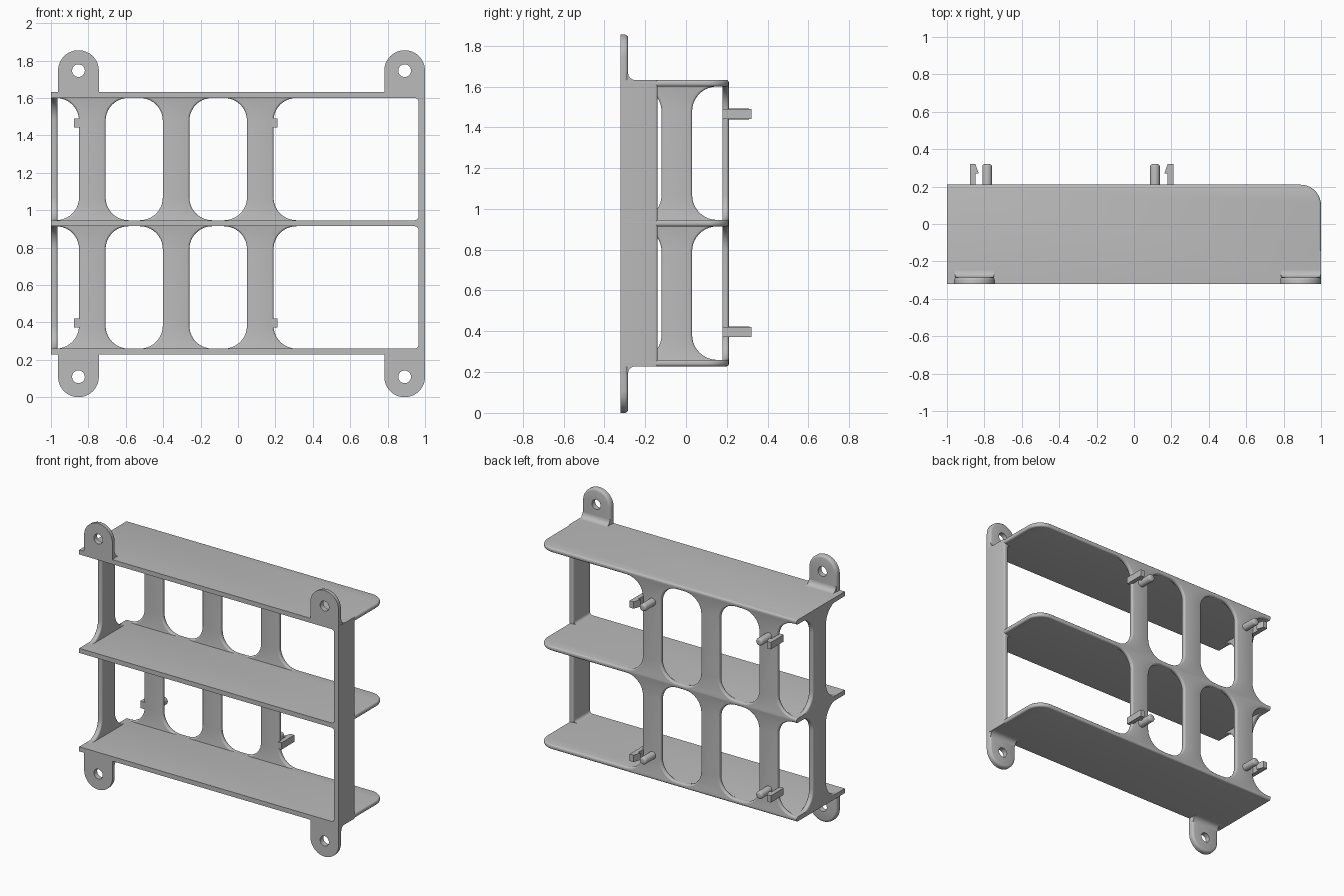
import bpy, bmesh
from math import sin, cos, pi

cube = bpy.data.objects.get("Cube")
if cube:
    bpy.data.objects.remove(cube)

grey = bpy.data.materials.new("plain grey plastic")
grey.use_nodes = True
grey.diffuse_color = (0.5, 0.5, 0.5, 1)
grey.node_tree.nodes["Principled BSDF"].inputs["Base Color"].default_value = (0.5, 0.5, 0.5, 1)

FRONT, BACK = -0.32, 0.21          # depth of the shelves
T = 0.032                          # sheet thickness
SHELVES = [0.228, 0.914, 1.6]      # underside of each shelf
TOP = SHELVES[-1] + T


def arc(cx, cy, r, a0, a1, n=10):
    """Points of an arc, angles in degrees."""
    steps = [(a0 + (a1 - a0) * i / n) * pi / 180 for i in range(n + 1)]
    return [(cx + r * cos(a), cy + r * sin(a)) for a in steps]


def prism(name, pts, axis, lo, hi, bevel=0, rule=None):
    """Extrude an outline along an axis and round the edges the rule picks."""
    place = {"x": lambda u, v, w: (w, u, v),
             "y": lambda u, v, w: (u, w, v),
             "z": lambda u, v, w: (u, v, w)}[axis]
    bm = bmesh.new()
    a = [bm.verts.new(place(u, v, lo)) for u, v in pts]
    b = [bm.verts.new(place(u, v, hi)) for u, v in pts]
    bm.faces.new(a)
    bm.faces.new(b)
    for i in range(len(pts)):
        j = (i + 1) % len(pts)
        bm.faces.new((a[i], a[j], b[j], b[i]))
    bmesh.ops.recalc_face_normals(bm, faces=bm.faces)
    if bevel:
        edges = [e for e in bm.edges if rule(e.verts[0].co, e.verts[1].co)]
        bmesh.ops.bevel(bm, geom=edges, offset=bevel, segments=3, profile=0.5,
                        affect="EDGES", clamp_overlap=True)
    mesh = bpy.data.meshes.new(name)
    bm.to_mesh(mesh)
    bm.free()
    mesh.materials.append(grey)
    ob = bpy.data.objects.new(name, mesh)
    bpy.context.collection.objects.link(ob)
    return ob


def box(name, x0, x1, y0, y1, z0, z1, bevel=0, rule=None):
    return prism(name, [(x0, y0), (x1, y0), (x1, y1), (x0, y1)], "z", z0, z1, bevel, rule)


def column(name, axis, a, b, lo, hi, z0, z1, r=0.122):
    """Strip between two shelves, flaring out into both of them."""
    z_lo, z_hi = z0 - 0.02, z1 + 0.02
    pts = [(a - r, z_lo)] + arc(a - r, z0 + r, r, -90, 0) + arc(a - r, z1 - r, r, 0, 90)
    pts += [(a - r, z_hi), (b + r, z_hi)]
    pts += arc(b + r, z1 - r, r, 90, 180) + arc(b + r, z0 + r, r, 180, 270) + [(b + r, z_lo)]
    k = "xyz".index(axis)

    def rim(p, q):
        inside = all(z0 - 0.005 < v.z < z1 + 0.005 for v in (p, q))
        return inside and abs(p[k] - q[k]) < 1e-5
    return prism(name, pts, axis, lo, hi, 0.011, rim)


def fillet(name, axis, u, v, du, dv, r, lo, hi):
    """Concave strip in the corner (u, v), opening toward signs (du, dv)."""
    e = 0.005
    curve = [(u + du * (r - x), v + dv * (r - y)) for x, y in arc(0, 0, r, 0, 90, 6)]
    pts = [(u - du * e, v - dv * e), (u - du * e, curve[0][1])] + curve
    pts += [(curve[-1][0], v - dv * e)]
    return prism(name, pts, axis, lo, hi)


# Shelves, with one large round corner at the back left
for i, z in enumerate(SHELVES):
    outline = [(-1, FRONT), (1, FRONT)] + arc(0.89, BACK - 0.11, 0.11, 0, 90) + [(-1, BACK)]
    prism(f"shelf_{i + 1}", outline, "z", z, z + T, 0.012,
          lambda p, q: abs(p.z - q.z) < 1e-5 and (p.y + q.y) / 2 > -0.2
          and (p.x + q.x) / 2 > -0.99)

# Solid side wall
box("left_wall", 0.965, 1, FRONT, -0.14, SHELVES[0], TOP, 0.01,
    lambda p, q: p.y > -0.15 and q.y > -0.15 and abs(p.z - q.z) > 0.5)

# Flared columns on the back and on the open side, plus wall fillets
for tier in range(2):
    z0, z1 = SHELVES[tier] + T, SHELVES[tier + 1]
    for n, x in enumerate((-0.85, -0.402, 0.048)):
        column(f"back_column_{tier + 1}_{n + 1}", "y", x, x + 0.142, BACK - T, BACK, z0, z1)
    column(f"right_column_{tier + 1}", "x", -0.12, 0.03, -1, -0.965, z0, z1)
    fillet(f"wall_fillet_low_{tier + 1}", "y", 0.965, z0, -1, 1, 0.02, FRONT, -0.145)
    fillet(f"wall_fillet_high_{tier + 1}", "y", 0.965, z1, -1, -1, 0.02, FRONT, -0.145)

# Mounting ears with screw holes
R = 0.109
for side, x in (("right", -0.853), ("left", 0.891)):
    for level, s, zc, base in (("upper", 1, 1.746, TOP), ("lower", -1, R, SHELVES[0])):
        root = base - s * T
        outline = [(x + R, root)] + arc(x, zc, R, 0, 180 * s, 24) + [(x - R, root)]
        ear = prism(f"{side}_{level}_ear", outline, "y", FRONT, FRONT + 0.036, 0.016,
                    lambda p, q: p.y > FRONT + 0.03 and q.y > FRONT + 0.03
                    and abs((p.z + q.z) / 2 - root) > 0.005)
        cutter = prism("hole_cutter", arc(x, zc, 0.034, 0, 345, 23), "y", FRONT - 0.1, FRONT + 0.1)
        cutter.hide_render = True
        mod = ear.modifiers.new("hole", "BOOLEAN")
        mod.operation, mod.solver, mod.object = "DIFFERENCE", "EXACT", cutter
        bpy.context.view_layer.objects.active = ear
        bpy.ops.object.modifier_apply(modifier=mod.name)
        bpy.data.objects.remove(cutter)
        fillet(f"{side}_{level}_ear_fillet", "x", FRONT + 0.036, base, 1, s, 0.035,
               x - R + 0.004, x + R - 0.004)

# Snap hooks and locating pins on the back
for side, s, x_hook, x_pin in (("right", 1, -0.878, -0.785), ("left", -1, 0.21, 0.112)):
    for level, z in (("upper", 1.465), ("lower", 0.397)):
        shape = [(0, 0.178), (0.045, 0.178), (0.045, BACK), (0.03, BACK), (0.03, 0.27),
                 (0.048, 0.27), (0.03, 0.32), (0, 0.32)]
        prism(f"{side}_{level}_hook", [(x_hook + s * u, y) for u, y in shape], "z",
              z - 0.024, z + 0.024)
        prism(f"{side}_{level}_pin", arc(x_pin, z, 0.026, 0, 337.5, 15), "y", BACK - 0.01, 0.32,
              0.012, lambda p, q: p.y > 0.31 and q.y > 0.31)

# Smooth the curves, keep the corners crisp
bpy.ops.object.select_all(action="DESELECT")
for ob in bpy.context.collection.objects:
    if ob.type == "MESH" and ob.data.materials and ob.data.materials[0] == grey:
        ob.select_set(True)
        bpy.context.view_layer.objects.active = ob
bpy.ops.object.shade_smooth_by_angle(angle=0.6)
